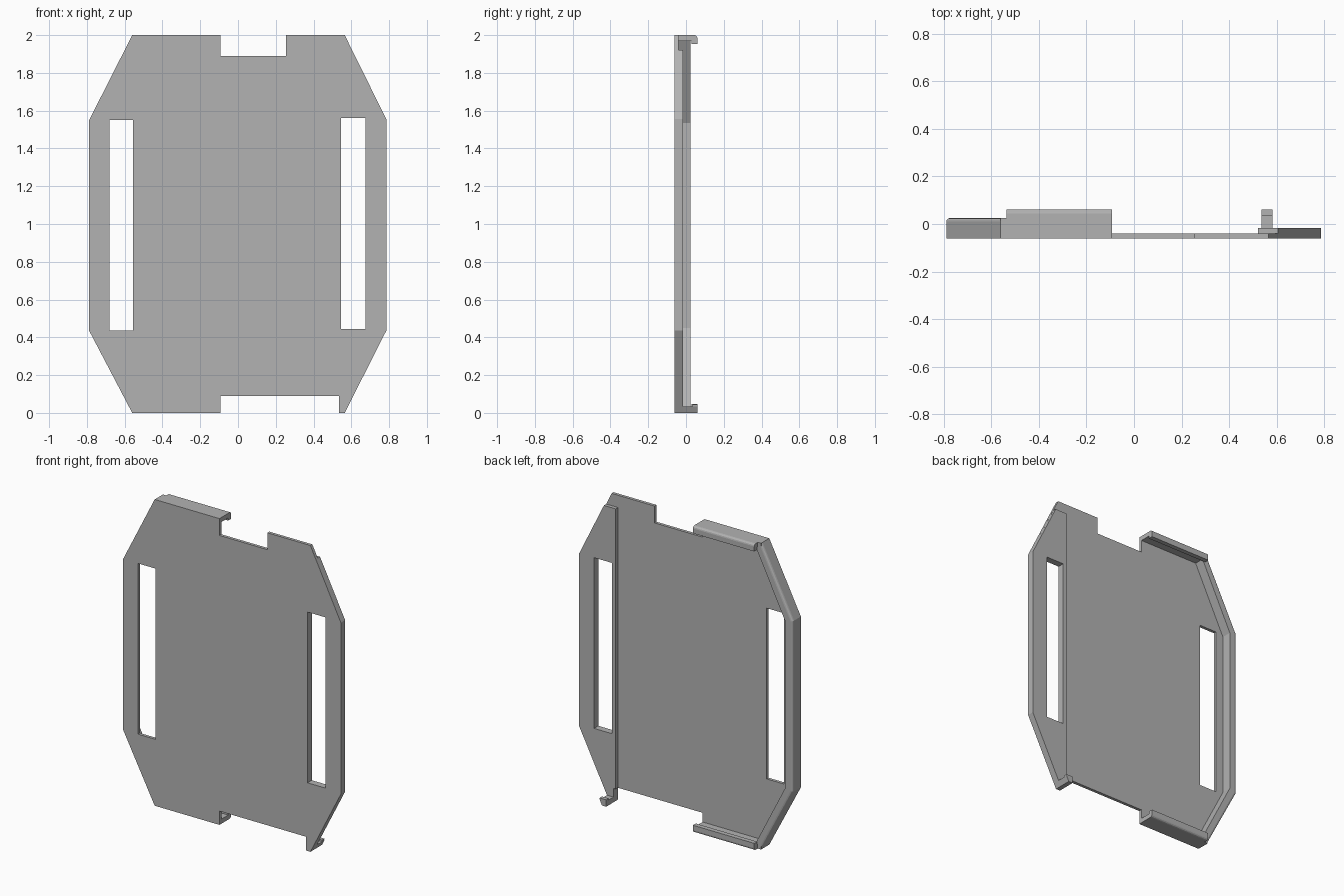
import bpy, bmesh

cube = bpy.data.objects.get("Cube")
if cube:
    bpy.data.objects.remove(cube, do_unlink=True)

grey = bpy.data.materials.new("plain grey")
grey.use_nodes = True
grey.diffuse_color = (0.45, 0.45, 0.45, 1)
grey.node_tree.nodes["Principled BSDF"].inputs["Base Color"].default_value = (0.45, 0.45, 0.45, 1)

FRONT, SHEET, PAD, RIM, BACK = -0.06, -0.04, -0.016, 0.025, 0.06


def prism(name, points, start, end, axis="y", round_edge=None, radius=0.015):
    """Extrude an outline: (x, z) points along y, or (y, z) points along x."""
    def place(p, t):
        return (p[0], t, p[1]) if axis == "y" else (t, p[0], p[1])
    bm = bmesh.new()
    near = [bm.verts.new(place(p, start)) for p in points]
    far = [bm.verts.new(place(p, end)) for p in points]
    bm.faces.new(near)
    bm.faces.new(far[::-1])
    n = len(points)
    for i in range(n):
        j = (i + 1) % n
        bm.faces.new((near[i], far[i], far[j], near[j]))
    bmesh.ops.recalc_face_normals(bm, faces=bm.faces)
    if round_edge:
        edges = [e for e in bm.edges if round_edge(e)]
        bmesh.ops.bevel(bm, geom=edges, offset=radius, segments=3,
                        profile=0.5, affect="EDGES")
    mesh = bpy.data.meshes.new(name)
    bm.to_mesh(mesh)
    bm.free()
    mesh.materials.append(grey)
    obj = bpy.data.objects.new(name, mesh)
    bpy.context.collection.objects.link(obj)
    return obj


def rectangle(x0, x1, z0, z1):
    return [(x0, z0), (x1, z0), (x1, z1), (x0, z1)]


def cut(obj, cutter):
    cutter.hide_render = True
    cutter.hide_viewport = True
    cutter.display_type = "WIRE"
    mod = obj.modifiers.new("slot", "BOOLEAN")
    mod.operation = "DIFFERENCE"
    mod.solver = "EXACT"
    mod.object = cutter


# Thin main plate with clipped corners and notches in both ends
plate = prism("main_plate", [
    (-0.56, 0), (-0.092, 0), (-0.092, 0.09), (0.535, 0.09), (0.535, 0),
    (0.565, 0), (0.785, 0.435), (0.785, 1.555), (0.565, 2), (0.255, 2),
    (0.255, 1.89), (-0.092, 1.89), (-0.092, 2), (-0.56, 2),
    (-0.788, 1.55), (-0.788, 0.435)], FRONT, SHEET)

# Thicker pad along the left edge
pad = prism("left_pad", [
    (0.52, 0.09), (0.535, 0.09), (0.535, 0), (0.565, 0), (0.785, 0.435),
    (0.785, 1.555), (0.604, 1.92), (0.52, 1.92)], SHEET, PAD)

# Long slots
left_slot = prism("left_slot_cutter", rectangle(0.545, 0.675, 0.445, 1.56), -0.2, 0.2)
right_slot = prism("right_slot_cutter", rectangle(-0.68, -0.555, 0.435, 1.55), -0.2, 0.2)
cut(plate, left_slot)
cut(plate, right_slot)
cut(pad, left_slot)

# Raised rim around the right edge, rounded on its outer back edge
outer = [(-0.56, 0), (-0.788, 0.435), (-0.788, 1.55), (-0.56, 2)]
inner = [(-0.52, 1.97), (-0.735, 1.535), (-0.735, 0.45), (-0.52, 0.03)]


def outer_back(edge):
    return all(v.co.y > 0 and any(abs(v.co.x - x) + abs(v.co.z - z) < 0.001
                                  for x, z in outer) for v in edge.verts) \
        and abs(edge.verts[0].co.z - edge.verts[1].co.z) < 1.5


prism("right_rim", outer + inner, SHEET, RIM, round_edge=outer_back)


# Hooked clips at both ends
def clip_corner(edge):
    return all(v.co.y > BACK - 0.001 and min(v.co.z, 2 - v.co.z) < 0.001
               for v in edge.verts)


hook = [(SHEET, 0), (BACK, 0), (BACK, 0.047), (0.03, 0.047), (0.03, 0.03), (SHEET, 0.03)]
for name, flip in (("bottom_clip", False), ("top_clip", True)):
    shape = [(y, 2 - z if flip else z) for y, z in hook]
    prism(name, shape, -0.535, -0.092, axis="x", round_edge=clip_corner)
    # Low wall joining the clip to the end of the rim
    z0, z1 = (1.97, 2) if flip else (0, 0.03)
    prism(name + "_joint", rectangle(-0.56, -0.53, z0, z1), SHEET, RIM)

# Small foot below the pad
prism("left_foot", [(0.535, 0), (0.565, 0), (0.582, 0.034), (0.535, 0.034)], PAD, BACK)
prism("left_foot_lip", [(0.535, 0.03), (0.58, 0.03), (0.582, 0.045), (0.535, 0.045)], 0.035, BACK)
